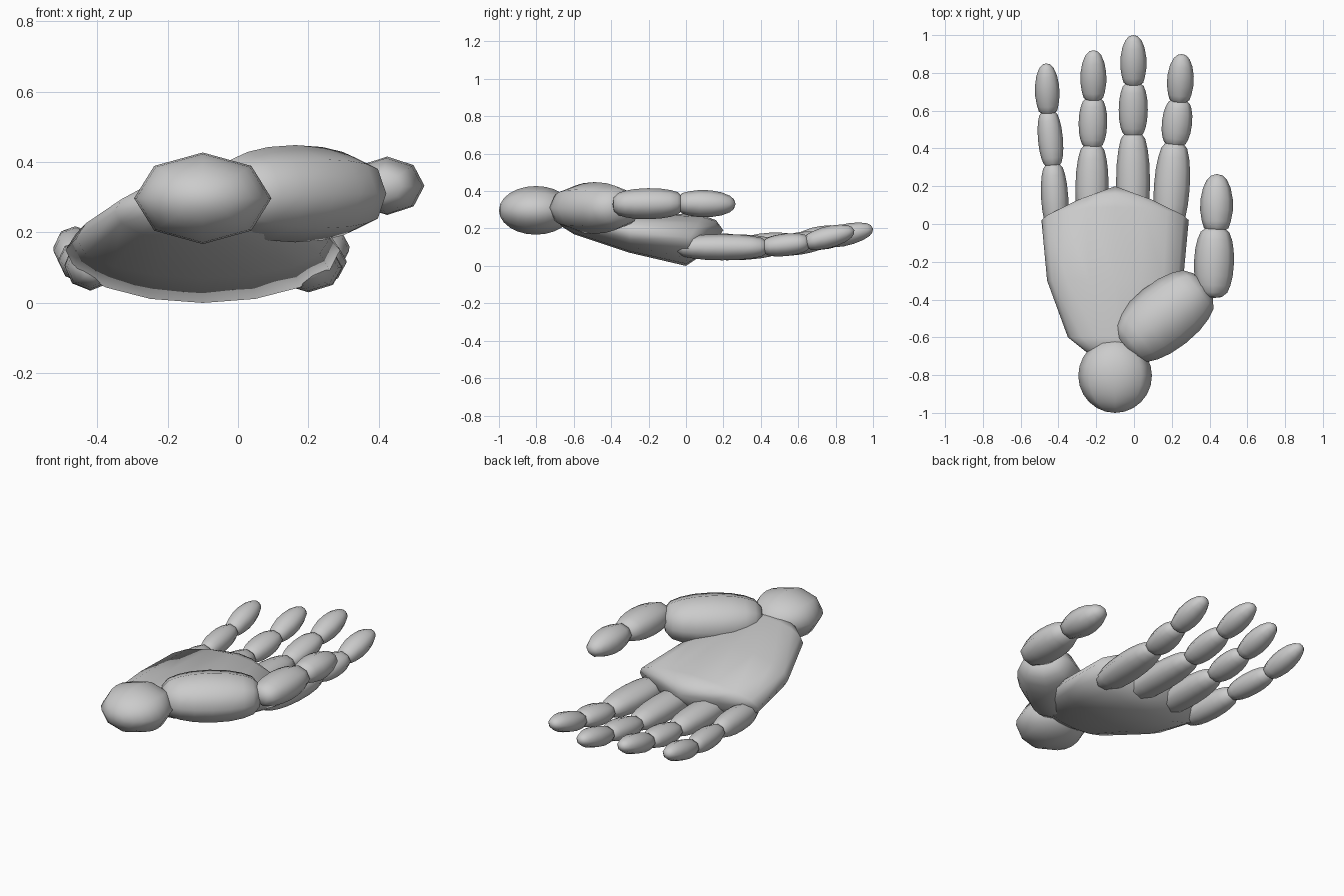
import bpy, bmesh, math
from mathutils import Vector

if "Cube" in bpy.data.objects:
    bpy.data.objects.remove(bpy.data.objects["Cube"])

grey = bpy.data.materials.new("light grey")
grey.use_nodes = True
colour = (0.6, 0.6, 0.6, 1)
grey.diffuse_color = colour
grey.node_tree.nodes["Principled BSDF"].inputs["Base Color"].default_value = colour


def loft(name, rings, start, end):
    """Skin closed rings of points and close both ends with a fan."""
    bm = bmesh.new()
    loops = [[bm.verts.new(p) for p in ring] for ring in rings]
    n = len(loops[0])
    for a, b in zip(loops, loops[1:]):
        for i in range(n):
            j = (i + 1) % n
            bm.faces.new((a[i], a[j], b[j], b[i]))
    for ring, tip in ((loops[0], start), (loops[-1], end)):
        pole = bm.verts.new(tip)
        for i in range(n):
            bm.faces.new((ring[i], ring[(i + 1) % n], pole))
    bmesh.ops.recalc_face_normals(bm, faces=bm.faces)
    mesh = bpy.data.meshes.new(name)
    bm.to_mesh(mesh)
    bm.free()
    mesh.materials.append(grey)
    obj = bpy.data.objects.new(name, mesh)
    bpy.context.collection.objects.link(obj)
    bpy.ops.object.select_all(action='DESELECT')
    obj.select_set(True)
    bpy.context.view_layer.objects.active = obj
    bpy.ops.object.shade_smooth_by_angle(angle=math.radians(75))


def circle(sides):
    for i in range(sides):
        a = math.tau * i / sides
        yield math.cos(a), math.sin(a)


# (position along the length, relative radius)
BARREL = [(-.03, .45), (.04, .72), (.15, .86), (.3, .96), (.5, 1),
          (.7, .96), (.85, .86), (.96, .72), (1.03, .45)]
TIP = [(-.03, .45), (.03, .75), (.15, .88), (.35, 1), (.55, .98), (.75, .84), (.9, .6), (.97, .35)]


def segment(name, a, b, width, height, profile=BARREL):
    """Rounded bone between two joints."""
    a, b = Vector(a), Vector(b)
    along = (b - a).normalized()
    side = along.cross(Vector((0, 0, 1))).normalized()
    up = side.cross(along)
    rings = [[a.lerp(b, t) + side * c * r * width + up * s * r * height
              for c, s in circle(8)] for t, r in profile]
    loft(name, rings, a.lerp(b, -.05), b if profile is TIP else a.lerp(b, 1.05))


# Palm: widening from the wrist to the knuckle rim, then a blunt nose
CX = -.1
rings = []
for y, rx, low, high in ((-.68, .15, .22, .34), (-.6, .25, .17, .35), (-.3, .36, .07, .295)):
    mid, half = (low + high) / 2, (high - low) / 2
    rings.append([(CX + c * rx, y, mid + s * half) for c, s in circle(16)])
for y, lean, rx, mid, up, down in ((.02, .07, .39, .15, .12, .15), (.11, .05, .21, .16, .085, .1)):
    rings.append([(CX + c * rx, y + s * (lean if s > 0 else .02),
                   mid + s * (up if s > 0 else down)) for c, s in circle(16)])
loft("palm", rings, (CX, -.72, .28), (CX, .2, .19))

# Wrist ball, its poles along the hand
bpy.ops.mesh.primitive_uv_sphere_add(segments=8, ring_count=12, radius=1, location=(CX, -.803, .297),
                                     rotation=(math.radians(90), 0, 0))
wrist = bpy.context.object
wrist.name = "wrist"
wrist.scale = (.195, .13, .197)
wrist.data.materials.append(grey)
bpy.ops.object.shade_smooth()

# Fingers: joint positions and half widths
fingers = {
    "little": ([(-.41, -.03, .10), (-.43, .31, .11), (-.455, .59, .125), (-.465, .85, .185)], .072),
    "ring": ([(-.225, -.03, .10), (-.22, .41, .10), (-.215, .66, .125), (-.215, .92, .19)], .088),
    "middle": ([(-.005, -.03, .10), (-.005, .47, .10), (-.003, .74, .14), (-.003, 1, .20)], .09),
    "index": ([(.185, -.03, .10), (.215, .42, .10), (.24, .65, .125), (.253, .9, .19)], .095),
}
for name, (joints, w) in fingers.items():
    segment(name + "_lower", joints[0], joints[1], w, .07)
    segment(name + "_middle", joints[1], joints[2], .6 * w + .023, .06)
    segment(name + "_tip", joints[2], joints[3], .25 * w + .047, .058, TIP)

# Thumb
segment("thumb_base", (-.03, -.64, .31), (.355, -.335, .31), .182, .138)
segment("thumb_middle", (.417, -.375, .33), (.43, -.03, .335), .106, .083)
segment("thumb_tip", (.435, -.03, .335), (.44, .265, .33), .087, .073, TIP)
